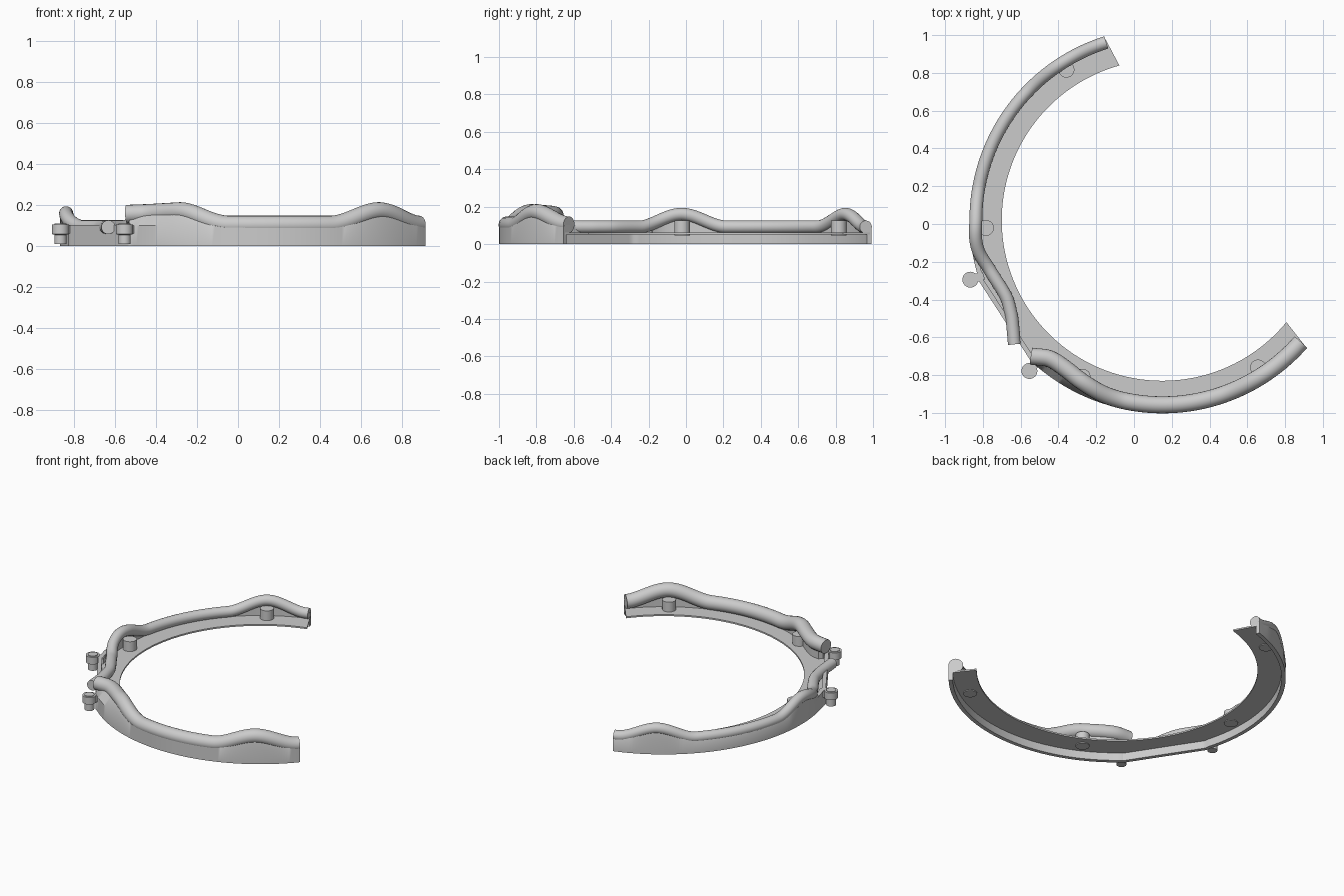
import bpy, math
from mathutils import Vector

if "Cube" in bpy.data.objects:
    bpy.data.objects.remove(bpy.data.objects["Cube"])

CX, CY = 0.15, 0.02            # ring centre
R_OUT, R_IN = 1.02, 0.85
MID = 213.0                    # middle of the arc, in degrees
A0, A1 = 107.5, 318.6

grey = bpy.data.materials.new("plain grey")
grey.diffuse_color = (0.6, 0.6, 0.6, 1)
grey.use_nodes = True
grey.node_tree.nodes["Principled BSDF"].inputs["Base Color"].default_value = grey.diffuse_color


def polar(r, a, z):
    a = math.radians(a)
    return Vector((CX + r * math.cos(a), CY + r * math.sin(a), z))


def finish(name, verts, faces, angle=35):
    me = bpy.data.meshes.new(name)
    me.from_pydata(verts, [], faces)
    me.materials.append(grey)
    ob = bpy.data.objects.new(name, me)
    bpy.context.collection.objects.link(ob)
    bpy.ops.object.select_all(action='DESELECT')
    ob.select_set(True)
    bpy.context.view_layer.objects.active = ob
    bpy.ops.object.mode_set(mode='EDIT')
    bpy.ops.mesh.select_all(action='SELECT')
    bpy.ops.mesh.normals_make_consistent(inside=False)
    bpy.ops.object.mode_set(mode='OBJECT')
    bpy.ops.object.shade_smooth_by_angle(angle=math.radians(angle))
    return ob


def loft(name, sections, angle=35):
    """Skin a list of closed sections and cap both ends."""
    n = len(sections[0])
    verts = [p for s in sections for p in s]
    faces = []
    for i in range(len(sections) - 1):
        for j in range(n):
            k = (j + 1) % n
            faces.append((i * n + j, i * n + k, (i + 1) * n + k, (i + 1) * n + j))
    last = (len(sections) - 1) * n
    faces += [tuple(range(n)), tuple(range(last, last + n))]
    return finish(name, verts, faces, angle)


def lathe(name, x, y, profile, n=32):
    """Turn an (r, z) profile about a vertical axis."""
    rings = [[Vector((x + r * math.cos(2 * math.pi * i / n),
                      y + r * math.sin(2 * math.pi * i / n), z)) for i in range(n)]
             for r, z in profile]
    return loft(name, rings)


def spline(keys, a):
    """Smooth interpolation through (angle, value) keys."""
    if a <= keys[0][0]:
        return keys[0][1]
    for i in range(len(keys) - 1):
        (a0, v0), (a1, v1) = keys[i], keys[i + 1]
        if a <= a1:
            p, q = keys[max(i - 1, 0)], keys[min(i + 2, len(keys) - 1)]
            m0 = (v1 - p[1]) / (a1 - p[0]) * (a1 - a0)
            m1 = (q[1] - v0) / (q[0] - a0) * (a1 - a0)
            t = (a - a0) / (a1 - a0)
            return ((2*t**3 - 3*t*t + 1) * v0 + (t**3 - 2*t*t + t) * m0
                    + (3*t*t - 2*t**3) * v1 + (t**3 - t*t) * m1)
    return keys[-1][1]


def bump(a, centre, half):
    t = max(0.0, 1 - abs(a - centre) / half)
    return t * t * (3 - 2 * t)


# Rail centre lines: radius and height by angle
REAR_R, FRONT_R = 0.034, 0.045
REAR = [(180, 0.987), (186, 0.993), (190, 0.985), (196, 0.951), (205.7, 0.921),
        (212, 0.943), (216.3, 0.98), (220, 1.022)]
FRONT = [(226, 1.0), (230.6, 0.947), (236.3, 0.938), (243.2, 0.953),
         (252, 0.973), (260, 0.977), (318.6, 0.977)]


def rear_rail(a):
    return spline(REAR, a), 0.092 + 0.068 * (bump(a, 122.5, 14) + bump(a, 182.5, 14))


def front_rail(a):
    b = bump(a, 243, 15.5) if a > 243 else 1 - 0.2 * (243 - a) / 17
    return spline(FRONT, a), 0.103 + 0.066 * (b + bump(a, 303.3, 15.5))


def rail(name, func, a0, a1, rad, n=20, steps=120):
    path = [polar(func(a)[0], a, func(a)[1])
            for a in (a0 + (a1 - a0) * i / steps for i in range(steps + 1))]
    secs = []
    for i, p in enumerate(path):
        t = (path[min(i + 1, steps)] - path[max(i - 1, 0)]).normalized()
        side = t.cross(Vector((0, 0, 1))).normalized()
        up = side.cross(t)
        secs.append([p + rad * (side * math.cos(2 * math.pi * j / n)
                                + up * math.sin(2 * math.pi * j / n)) for j in range(n)])
    loft(name, secs, 45)


rail("rear_rail", rear_rail, A0, 220, REAR_R)
rail("front_rail", front_rail, 226, A1, FRONT_R)


def outer(a):
    """Outer radius, flattened to a chord between the two lugs."""
    d = abs(a - MID)
    return min(1.024, 0.99 / math.cos(math.radians(d))) if d < 15.7 else R_OUT


def end_angle(t, r):
    """Angle along the arc with slightly skewed end cuts."""
    k = 2 * (R_OUT - r) / 0.17
    return (A0 - k) + (A1 - A0 + 2 * k) * t


# Flat floor plate
N = 180
plate = []
for i in range(N + 1):
    t = i / N
    ao, ai = end_angle(t, R_OUT), end_angle(t, R_IN)
    ro = outer(ao) - 0.01
    plate.append([polar(R_IN, ai, 0.052), polar(ro, ao, 0.052),
                  polar(ro, ao, 0.062), polar(R_IN, ai, 0.062)])
loft("floor_plate", plate)


# Outer wall, rising to carry the rails
def wall(name, a0, a1, func, rad, steps):
    secs = []
    for i in range(steps + 1):
        a = a0 + (a1 - a0) * i / steps
        R = outer(a)
        if func:
            rt, z = func(a)
            top_o, top_i = min(rt + 0.75 * rad, R), rt - 0.3 * rad
            shoulder = min(0.1, z - 0.012)
        else:
            z, shoulder, top_o, top_i = 0.102, 0.09, R, R - 0.025
        low = min(R - 0.025, max(top_i, R_IN + 0.02))
        secs.append([polar(R, a, 0), polar(R, a, shoulder), polar(top_o, a, z),
                     polar(top_i, a, z), polar(low, a, 0.058),
                     polar(R - 0.025, a, 0.056), polar(R - 0.025, a, 0)])
    loft(name, secs)


wall("rear_wall", A0, 192, rear_rail, REAR_R, 90)
wall("joint_wall", 192, 228, None, 0, 40)
wall("front_wall", 228, A1, front_rail, FRONT_R, 100)

# Four posts through the floor
for i, (a, r) in enumerate([(122.5, 0.945), (182.5, 0.935), (243, 0.93), (303, 0.93)]):
    p = polar(r, a, 0)
    lathe(f"post_{i + 1}", p.x, p.y, [(0.042, 0.047), (0.042, 0.127)])

# Two stepped lugs with short arms
for i, a in enumerate((MID - 15.8, MID + 15.6)):
    p = polar(1.064, a, 0)
    lathe(f"lug_{i + 1}", p.x, p.y, [(0.03, 0.01), (0.03, 0.055), (0.042, 0.058),
                                     (0.042, 0.105), (0.03, 0.105), (0.03, 0.109)])
    arm = []
    for r in (0.99, 1.05):
        arm.append([polar(r, a + d, z) for d, z in
                    ((-1.2, 0.06), (1.2, 0.06), (1.2, 0.1), (-1.2, 0.1))])
    loft(f"lug_arm_{i + 1}", arm)
